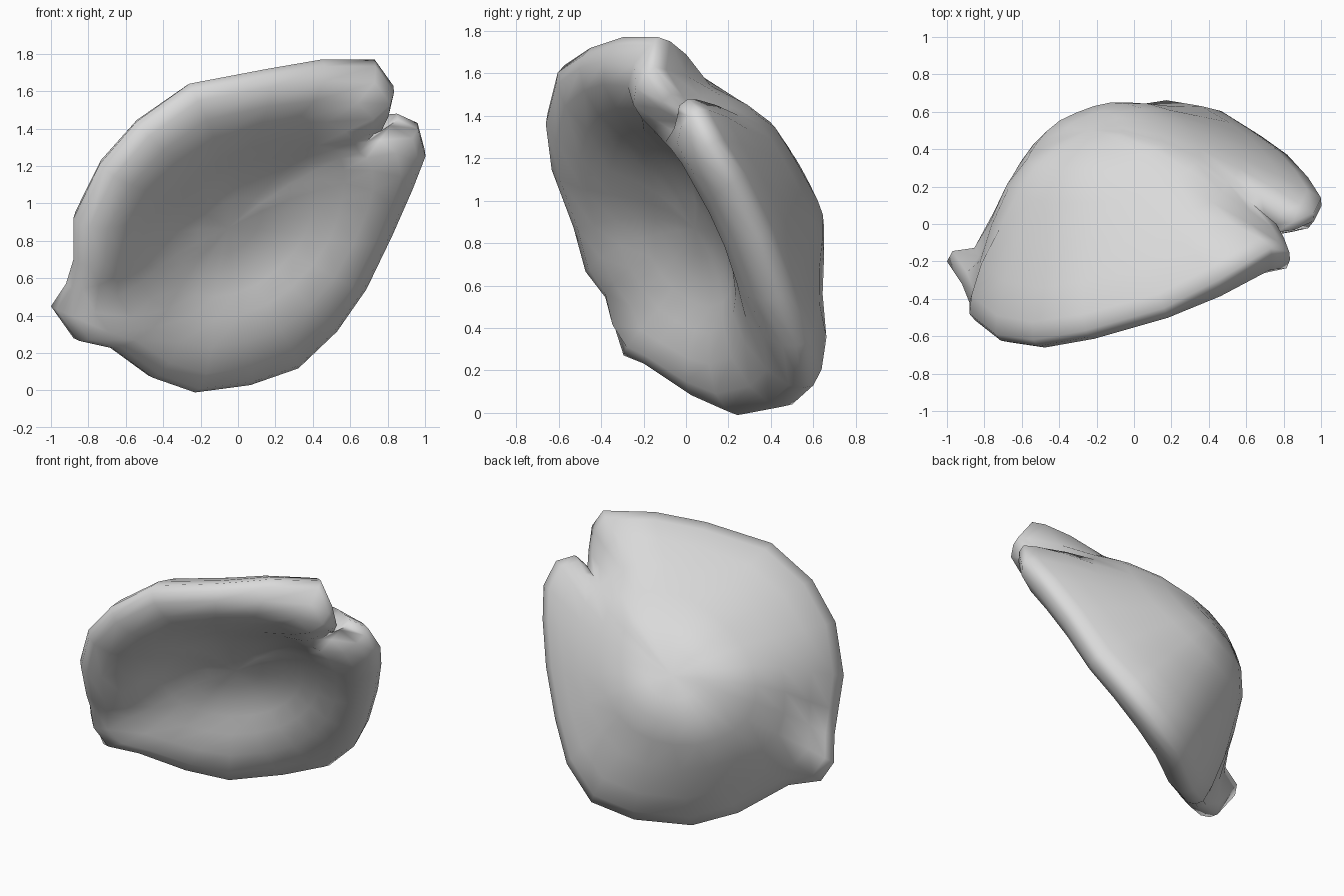
import bpy, bmesh, math
from mathutils import Vector

if "Cube" in bpy.data.objects:
    bpy.data.objects.remove(bpy.data.objects["Cube"])

# Petal outline: stem tip, lower edge, lower lobe, notch, upper lobe, upper edge
RIM = [Vector(p) for p in (
    (-1.0, -.20, .45), (-.88, -.23, .28), (-.70, -.13, .24), (-.48, .11, .08),
    (-.25, .29, .0), (.05, .50, .04), (.31, .60, .13), (.52, .57, .33),
    (.68, .47, .56), (.82, .37, .85), (.93, .25, 1.10), (1.0, .14, 1.28),
    (.96, .06, 1.43), (.85, .01, 1.48), (.76, .0, 1.42), (.80, -.07, 1.50),
    (.83, -.15, 1.63), (.73, -.13, 1.77), (.45, -.30, 1.77), (.16, -.45, 1.72),
    (-.26, -.57, 1.64), (-.54, -.62, 1.44), (-.74, -.59, 1.21),
    (-.88, -.48, .92), (-.88, -.42, .70), (-.92, -.32, .57))]
COUNT = len(RIM)
# Thinner flare at the stem, and lip height changes at stem, notch and lobe
STEM = {0: 1.12, 1: 1.09, 2: 1.04, COUNT - 1: 1.08, COUNT - 2: 1.03}
LIP = {0: -.08, 13: .04, 14: .06, 15: .03, 16: -.02, 17: -.05, 18: -.03}
CENTRE = Vector((0, -.08, .8))
NORMAL = Vector((-.34, .82, .45)).normalized()
DEPTH, HOLLOW = .71, .15

# Evened outline without notch and stem, followed by the middle of the bowl
BODY = [sum((RIM[(i + j) % COUNT] for j in range(-3, 4)), Vector()) / 7
        for i in range(COUNT)]


def fullness(p):
    """Steep wall toward the stem, gentle slope toward the lobes."""
    d = p - CENTRE
    return 2.45 - .6 * (d.x * .77 + d.z * .64) / math.hypot(d.x, d.z)


def point(i, s, depth):
    w = min(1, max(0, (s - .62) / .34))
    w = w * w * (3 - 2 * w)
    outline = BODY[i].lerp(RIM[i], w)
    return CENTRE + (outline - CENTRE) * s + NORMAL * depth


def outer(s):
    def ring(i):
        e = min(1, s * STEM.get(i, 1))
        return point(i, s, max(.06, DEPTH * (1 - e ** fullness(RIM[i]))))
    return ring


def front(s, depth):
    def ring(i):
        return point(i, s, depth + (LIP.get(i, 0) if .8 < s < .96 else 0))
    return ring


# Rings run from the back, around the broad rolled lip, into the shallow hollow
rings = [outer(s) for s in (.2, .4, .58, .74, .86, .95)]
rings += [front(s, d) for s, d in (
    (1, 0), (.985, -.05), (.94, -.09), (.86, -.11), (.76, -.085),
    (.64, -.02), (.5, .05), (.36, .1), (.2, .135))]

bm = bmesh.new()
loops = [[bm.verts.new(ring(i)) for i in range(COUNT)] for ring in rings]
for a, b in zip(loops, loops[1:]):
    for i in range(COUNT):
        j = (i + 1) % COUNT
        bm.faces.new((a[i], a[j], b[j], b[i]))
for loop, depth in ((loops[0], DEPTH), (loops[-1], HOLLOW)):
    tip = bm.verts.new(CENTRE + NORMAL * depth)
    for i in range(COUNT):
        bm.faces.new((loop[i], loop[(i + 1) % COUNT], tip))
bmesh.ops.recalc_face_normals(bm, faces=bm.faces)

mesh = bpy.data.meshes.new("petal")
bm.to_mesh(mesh)
bm.free()
petal = bpy.data.objects.new("petal", mesh)
bpy.context.collection.objects.link(petal)

grey = bpy.data.materials.new("pale grey")
grey.diffuse_color = (.7, .7, .7, 1)
grey.use_nodes = True
grey.node_tree.nodes["Principled BSDF"].inputs["Base Color"].default_value = grey.diffuse_color
mesh.materials.append(grey)

bpy.context.view_layer.objects.active = petal
petal.select_set(True)
bpy.ops.object.shade_smooth_by_angle(angle=math.radians(75))
